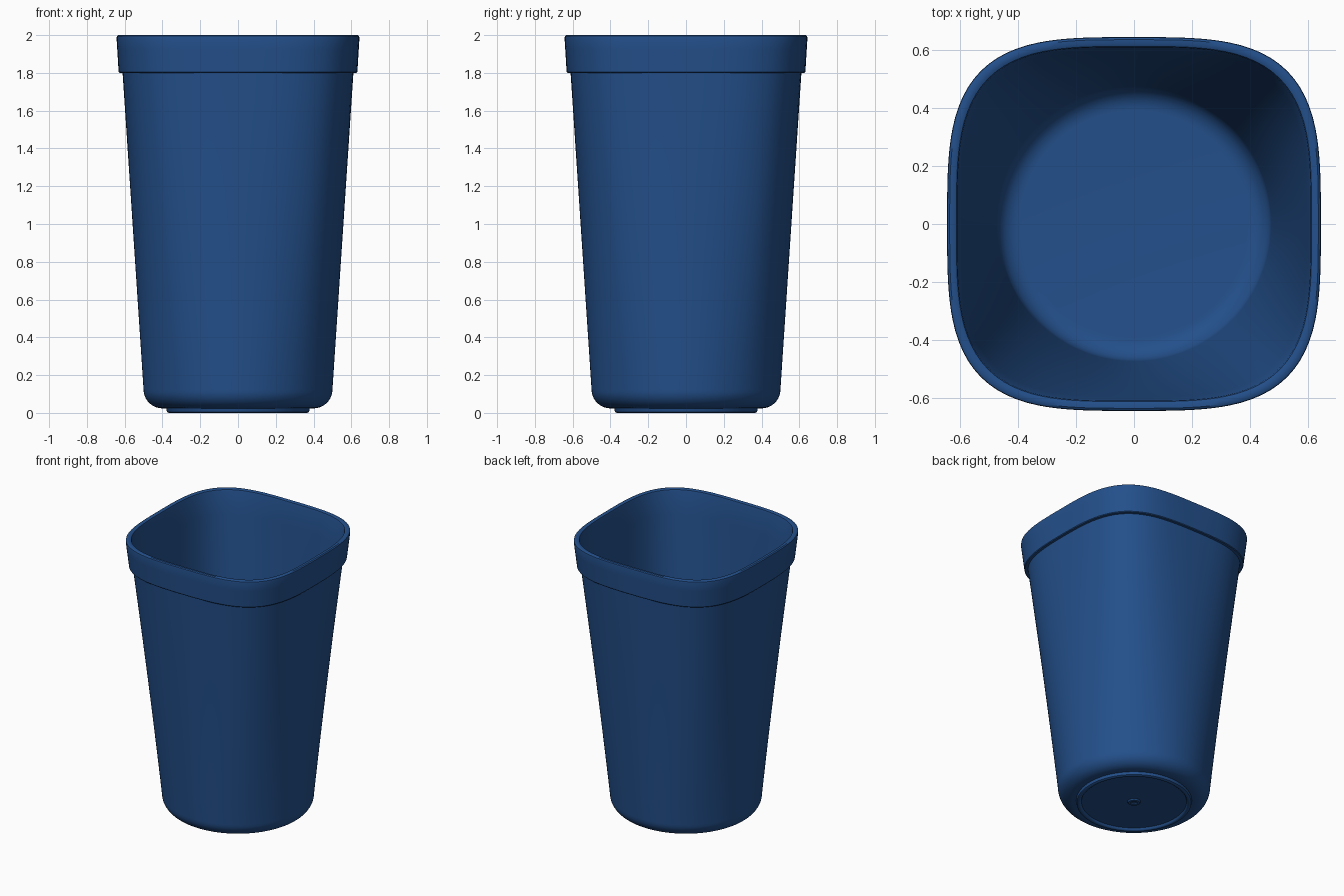
import bpy, bmesh, math

if "Cube" in bpy.data.objects:
    bpy.data.objects.remove(bpy.data.objects["Cube"])

SEGMENTS = 128


def squircle(a, n=3.5):
    return (abs(math.cos(a)) ** n + abs(math.sin(a)) ** n) ** (-1 / n)


def arc(cx, cz, r, a0, a1, steps):
    angles = [math.radians(a0 + (a1 - a0) * i / steps) for i in range(steps + 1)]
    return [(cx + r * math.cos(a), cz + r * math.sin(a)) for a in angles]


def wall(r0, z0, r1, z1, steps):
    return [(r0 + (r1 - r0) * i / steps, z0 + (z1 - z0) * i / steps) for i in range(1, steps)]


def loft(name, profile):
    """Sweep a profile around z; sections change from round to squircle with height."""
    bm = bmesh.new()
    rings = []
    for r, z in profile:
        t = min(max((z - 0.12) / 1.88, 0), 1)
        ring = []
        for i in range(SEGMENTS):
            a = 2 * math.pi * i / SEGMENTS
            d = r * (1 + t * (squircle(a) - 1))
            ring.append(bm.verts.new((d * math.cos(a), d * math.sin(a), z)))
        rings.append(ring)
    for lo, hi in zip(rings, rings[1:]):
        for i in range(SEGMENTS):
            j = (i + 1) % SEGMENTS
            bm.faces.new((lo[i], lo[j], hi[j], hi[i]))
    bm.faces.new(rings[0][::-1])
    bm.faces.new(rings[-1])
    bmesh.ops.recalc_face_normals(bm, faces=bm.faces)
    mesh = bpy.data.meshes.new(name)
    bm.to_mesh(mesh)
    bm.free()
    obj = bpy.data.objects.new(name, mesh)
    bpy.context.collection.objects.link(obj)
    return obj


profile = []
# Underside: moulding mark, recessed base, foot ring
profile += [(0.015, 0.012), (0.022, 0.006), (0.036, 0.006), (0.044, 0.015)]
profile += [(0.345, 0.015), (0.350, 0.004), (0.356, 0.0), (0.368, 0.0), (0.376, 0.005), (0.38, 0.024)]
# Rounded bottom edge and tapered outer wall
profile += arc(0.40, 0.124, 0.10, -90, 0, 10)
profile += wall(0.50, 0.124, 0.611, 1.80, 12)
# Stepped rim band with softened edges
profile += [(0.611, 1.80), (0.628, 1.80), (0.632, 1.805)]
profile += wall(0.632, 1.805, 0.643, 1.985, 3)
profile += [(0.643, 1.985), (0.641, 1.995), (0.634, 2.0), (0.619, 2.0), (0.611, 1.996), (0.608, 1.985)]
# Inner wall and inner floor
profile += wall(0.608, 1.985, 0.472, 0.134, 12)
profile += arc(0.392, 0.134, 0.08, 0, -90, 8)

cup = loft("cup", profile)
blue = bpy.data.materials.new("blue_plastic")
blue.diffuse_color = (0.017, 0.08, 0.26, 1)
blue.use_nodes = True
blue.node_tree.nodes["Principled BSDF"].inputs["Base Color"].default_value = blue.diffuse_color
cup.data.materials.append(blue)

bpy.context.view_layer.objects.active = cup
cup.select_set(True)
bpy.ops.object.shade_smooth_by_angle(angle=math.radians(35))
